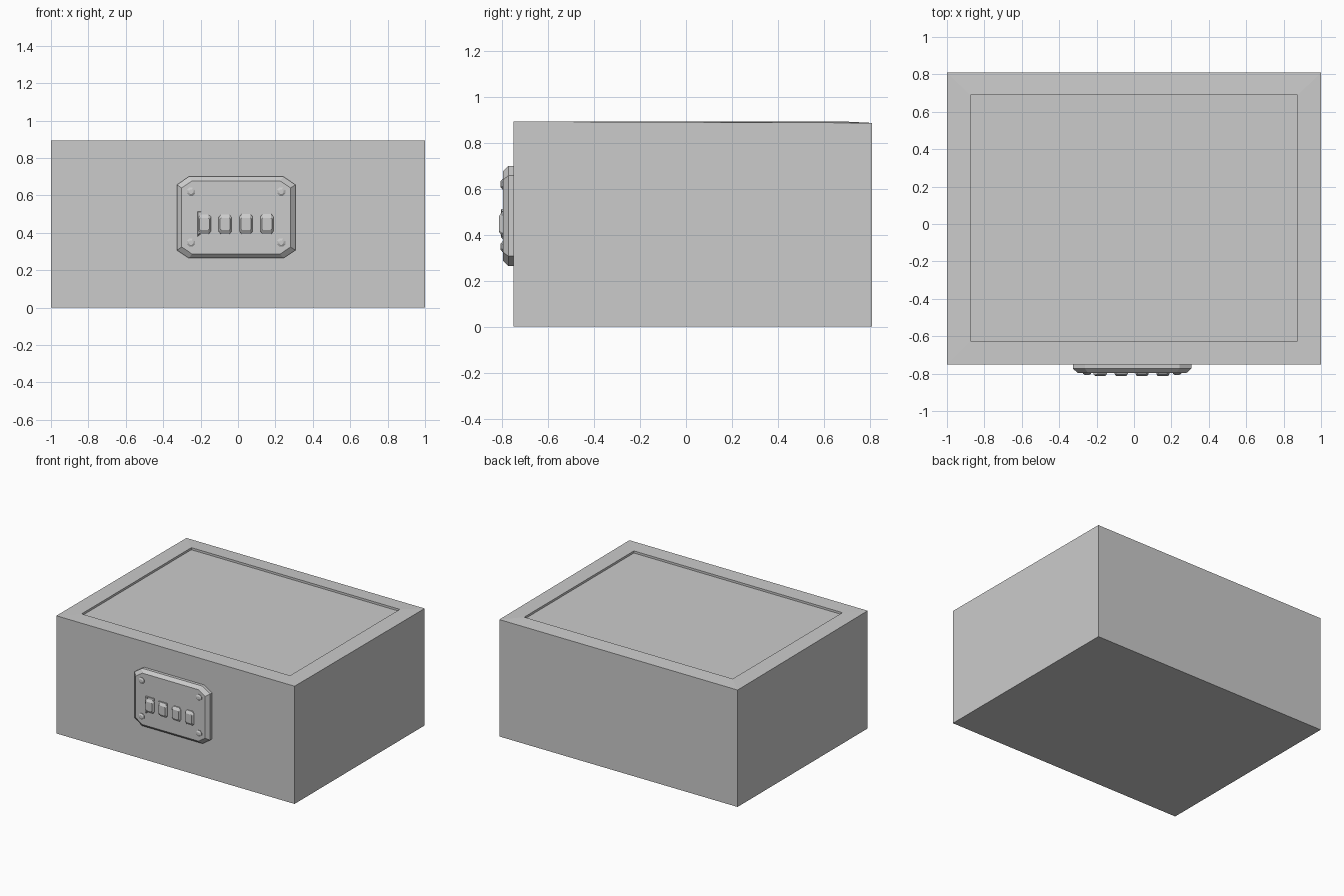
import bpy, bmesh, math

if "Cube" in bpy.data.objects:
    bpy.data.objects.remove(bpy.data.objects["Cube"])


def loft(name, loops):
    """Solid through matching closed loops, capped at both ends."""
    bm = bmesh.new()
    rings = [[bm.verts.new(p) for p in loop] for loop in loops]
    n = len(rings[0])
    for a, b in zip(rings, rings[1:]):
        for i in range(n):
            j = (i + 1) % n
            bm.faces.new((a[i], a[j], b[j], b[i]))
    bm.faces.new(rings[0])
    bm.faces.new(rings[-1])
    bmesh.ops.recalc_face_normals(bm, faces=bm.faces)
    me = bpy.data.meshes.new(name)
    bm.to_mesh(me)
    bm.free()
    ob = bpy.data.objects.new(name, me)
    bpy.context.collection.objects.link(ob)
    return ob


def rect(x, y0, y1, z, z_back=None):
    zb = z if z_back is None else z_back
    return [(-x, y0, z), (x, y0, z), (x, y1, zb), (-x, y1, zb)]


def octagon(cx, cz, hx, hz, kx, kz, y):
    """Rectangle with clipped corners, standing in the xz plane."""
    pts = [(hx - kx, hz), (hx, hz - kz), (hx, kz - hz), (hx - kx, -hz),
           (kx - hx, -hz), (-hx, kz - hz), (-hx, hz - kz), (kx - hx, hz)]
    return [(cx + x, y, cz + z) for x, z in pts]


def ring(cx, cz, r, y, n=8):
    return [(cx + r * math.cos(math.tau * (i + .5) / n), y,
             cz + r * math.sin(math.tau * (i + .5) / n)) for i in range(n)]


# Box body with a shallow recessed lid panel
loft("box_body", [rect(1, -.75, .81, 0), rect(1, -.75, .81, .893, .887),
                  rect(.875, -.625, .69, .893), rect(.875, -.625, .69, .877)])

# Lock plate with clipped corners and bevelled rim
PX, PZ = -.01, .482
loft("lock_plate", [octagon(PX, PZ, .317, .218, .064, .043, -.745),
                    octagon(PX, PZ, .317, .218, .064, .043, -.773),
                    octagon(PX, PZ, .291, .195, .055, .037, -.796)])

# Corner rivets
for i, (sx, sz) in enumerate([(-1, -1), (1, -1), (1, 1), (-1, 1)]):
    x, z = PX + sx * .241, PZ + .002 + sz * .136
    loft(f"rivet_{i}", [ring(x, z, .024, -.79), ring(x, z, .024, -.800),
                        ring(x, z, .013, -.807)])

# Four combination dials
for i in range(4):
    x, z = -.180 + i * .1115, .447
    loft(f"dial_{i}", [octagon(x, z, .035, .056, .012, .015, -.79),
                       octagon(x, z, .035, .053, .012, .015, -.801),
                       octagon(x, z, .027, .033, .006, .006, -.814)])

# Turned lever edge on the first dial, and a squared cap on the first two
loft("dial_lever", [[(-.217, -.79, .515), (-.195, -.79, .515), (-.195, -.79, .392), (-.217, -.79, .375)],
                    [(-.215, -.806, .510), (-.199, -.806, .510), (-.199, -.806, .405), (-.213, -.806, .390)]])
for i in range(2):
    x, z = -.180 + i * .1115, .512 - i * .008
    loft(f"dial_cap_{i}", [[(x + a * .036, y, z + b) for a, b in ((-1, 0), (1, 0), (1, -.02), (-1, -.02))]
                           for y in (-.79, -.803)])
